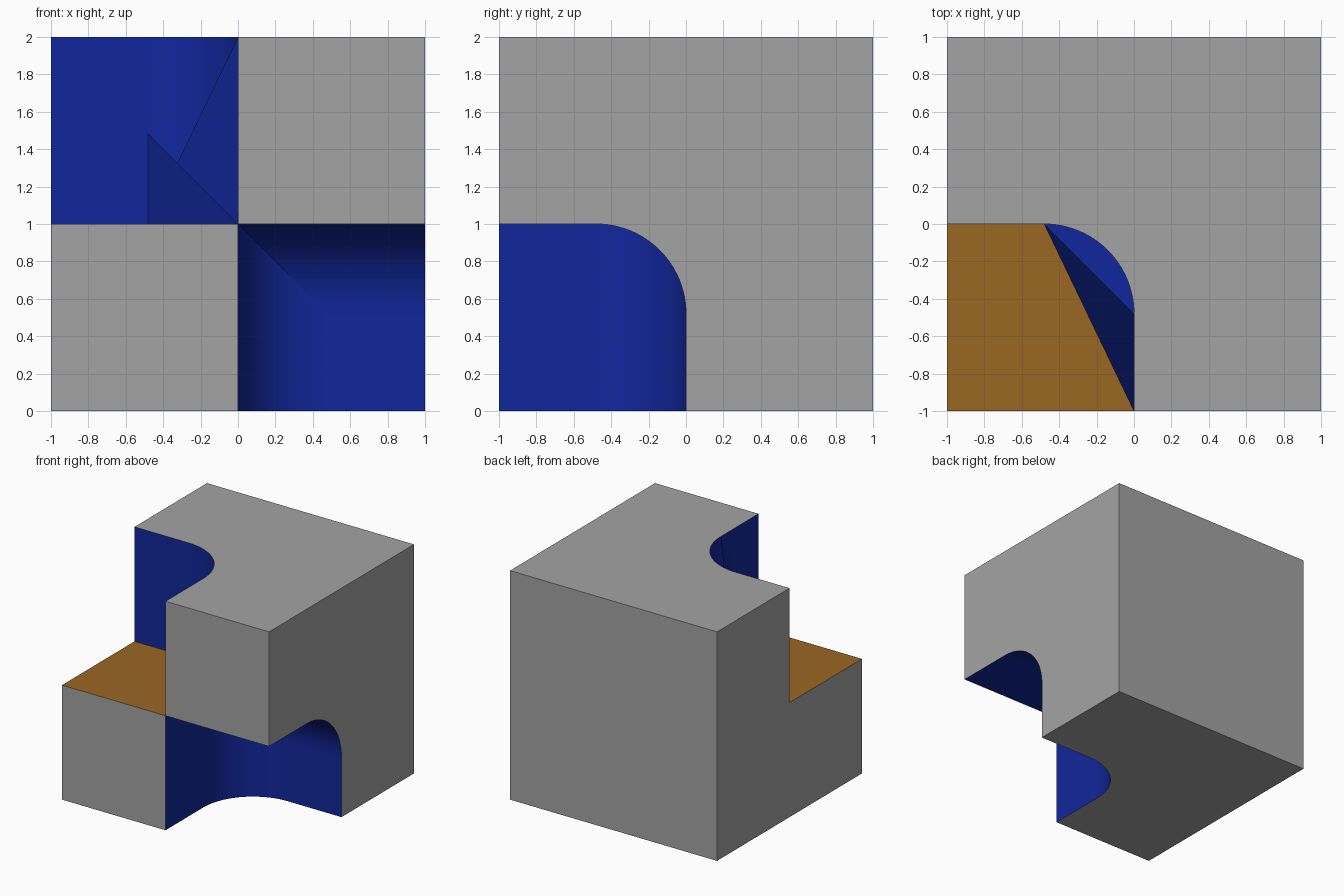
import bpy, bmesh
from math import sin, cos, pi
from mathutils import Vector

if "Cube" in bpy.data.objects:
    bpy.data.objects.remove(bpy.data.objects["Cube"])

R = 0.48      # fillet radius of the notch corners
N = 24        # segments per fillet
ARC = [(R - R * cos(i * pi / 2 / N), -R + R * sin(i * pi / 2 / N)) for i in range(N + 1)]


def material(name, rgb):
    m = bpy.data.materials.new(name)
    m.diffuse_color = (*rgb, 1)
    m.use_nodes = True
    m.node_tree.nodes["Principled BSDF"].inputs["Base Color"].default_value = m.diffuse_color
    return m


def part(name, faces, mat):
    """Each face is (points, outward direction)."""
    bm = bmesh.new()
    for pts, out in faces:
        f = bm.faces.new([bm.verts.new(p) for p in pts])
        f.normal_update()
        if f.normal.dot(Vector(out)) < 0:
            f.normal_flip()
    bmesh.ops.remove_doubles(bm, verts=bm.verts, dist=1e-5)
    me = bpy.data.meshes.new(name)
    bm.to_mesh(me)
    bm.free()
    ob = bpy.data.objects.new(name, me)
    bpy.context.collection.objects.link(ob)
    me.materials.append(mat)
    return ob


grey = material("grey_shell", (0.37, 0.37, 0.37))
blue = material("blue_lining", (0.0055, 0.020, 0.335))
orange = material("orange_floor", (0.33, 0.135, 0.017))

# Outer shell of the cube, with the two notches left open
top = [(-t, y, 2) for t, y in ARC] + [(-1, 0, 2), (-1, 1, 2), (1, 1, 2), (1, -1, 2), (0, -1, 2)]
bottom = [(t, y, 0) for t, y in ARC] + [(1, 0, 0), (1, 1, 0), (-1, 1, 0), (-1, -1, 0), (0, -1, 0)]
right = [(1, y, 1 - t) for t, y in ARC] + [(1, 0, 0), (1, 1, 0), (1, 1, 2), (1, -1, 2), (1, -1, 1)]
left = [(-1, -1, 0), (-1, 1, 0), (-1, 1, 2), (-1, 0, 2), (-1, 0, 1), (-1, -1, 1)]
part("cube_shell", [
    (top, (0, 0, 1)),
    (bottom, (0, 0, -1)),
    (right, (1, 0, 0)),
    (left, (-1, 0, 0)),
    ([(-1, 1, 0), (1, 1, 0), (1, 1, 2), (-1, 1, 2)], (0, 1, 0)),
    ([(-1, -1, 0), (0, -1, 0), (0, -1, 1), (-1, -1, 1)], (0, -1, 0)),
    ([(0, -1, 1), (1, -1, 1), (1, -1, 2), (0, -1, 2)], (0, -1, 0)),
], grey)

# Upper notch: two walls joined by a vertical fillet
upper = [
    ([(-1, 0, 1), (-R, 0, 1), (-R, 0, 2), (-1, 0, 2)], (0, -1, 0)),
    ([(0, -1, 1), (0, -R, 1), (0, -R, 2), (0, -1, 2)], (-1, 0, 0)),
]
for (t, y), (u, v) in zip(ARC, ARC[1:]):
    upper.append(([(-t, y, 1), (-u, v, 1), (-u, v, 2), (-t, y, 2)], (-1, -1, 0)))
part("upper_notch_walls", upper, blue)

# Lower notch: walls, ceiling, and two fillets meeting in a mitre
lower = [
    ([(0, -1, 0), (0, -R, 0), (0, -R, 1), (0, -1, 1)], (1, 0, 0)),
    ([(R, 0, 0), (1, 0, 0), (1, 0, 1 - R), (R, 0, 1 - R)], (0, -1, 0)),
    ([(0, -1, 1), (1, -1, 1), (1, -R, 1), (0, -R, 1)], (0, 0, -1)),
]
for (t, y), (u, v) in zip(ARC, ARC[1:]):
    lower.append(([(t, y, 0), (u, v, 0), (u, v, 1 - u), (t, y, 1 - t)], (1, -1, 0)))
    lower.append(([(1, y, 1 - t), (1, v, 1 - u), (u, v, 1 - u), (t, y, 1 - t)], (0, -1, -1)))
part("lower_notch_walls", lower, blue)

# Upper notch floor: orange ledge and the blue corner behind it
P, Q = (-R, 0, 1), (0, -1, 1)
part("ledge_floor", [([(-1, -1, 1), Q, P, (-1, 0, 1)], (0, 0, 1))], orange)
part("corner_floor", [([Q] + [(-t, y, 1) for t, y in ARC], (0, 0, 1))], blue)

# Slanted flat webs across the upper notch corner
part("corner_web", [
    ([P, Q, (-R, 0, 1 + R)], (-1, -1, 0)),
    ([P, Q, (0, -R, 2)], (-1, -1, 0)),
], blue)
